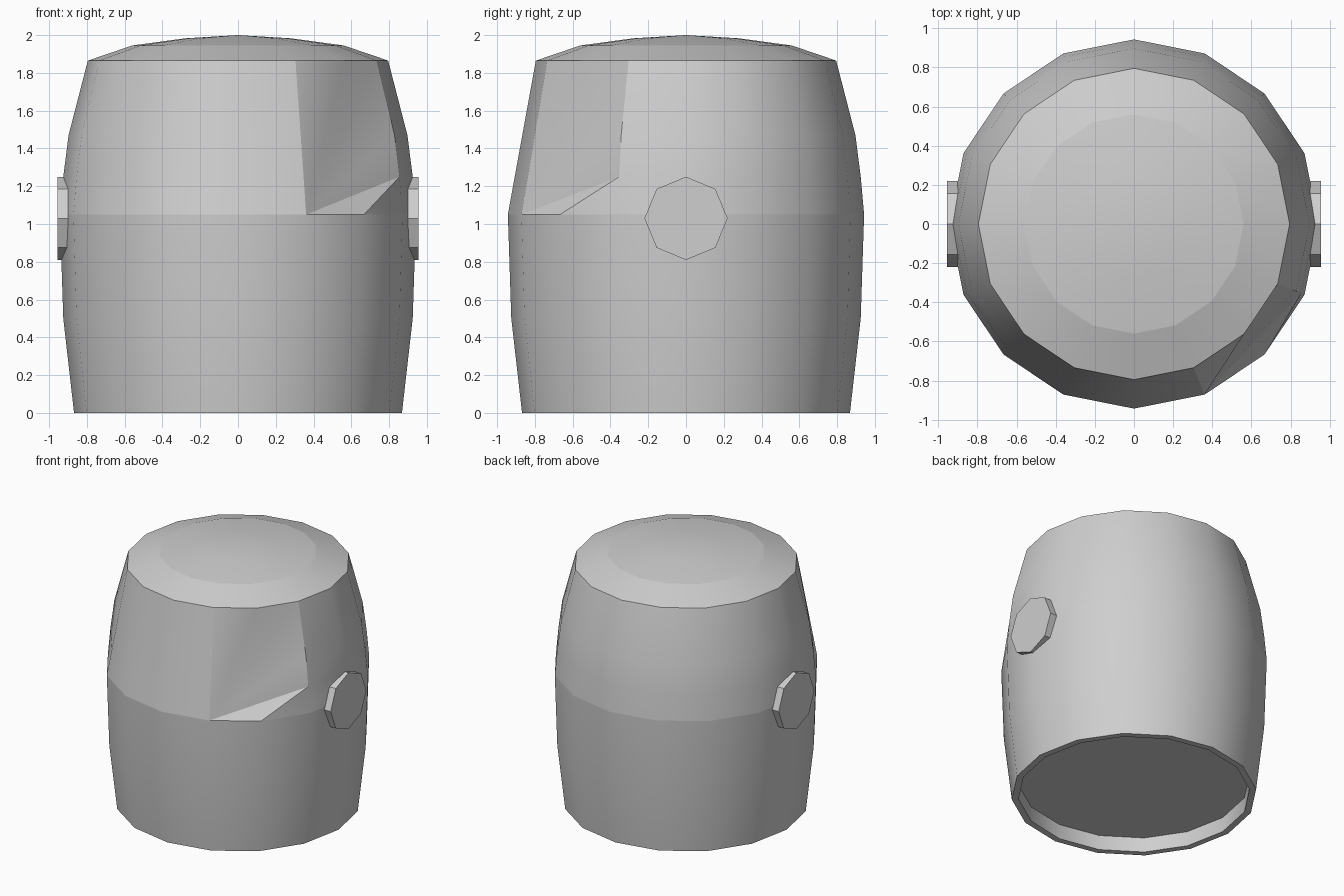
import bpy, bmesh
from math import radians, sin, cos, pi

SIDES = 16

if "Cube" in bpy.data.objects:
    bpy.data.objects.remove(bpy.data.objects["Cube"], do_unlink=True)

grey = bpy.data.materials.new("light_grey")
grey.use_nodes = True
colour = (0.62, 0.62, 0.62, 1)
grey.diffuse_color = colour
grey.node_tree.nodes["Principled BSDF"].inputs["Base Color"].default_value = colour


def finish(bm, name):
    bmesh.ops.remove_doubles(bm, verts=bm.verts[:], dist=0.0005)
    mesh = bpy.data.meshes.new(name)
    bm.to_mesh(mesh)
    bm.free()
    mesh.materials.append(grey)
    ob = bpy.data.objects.new(name, mesh)
    bpy.context.collection.objects.link(ob)
    bpy.ops.object.select_all(action='DESELECT')
    ob.select_set(True)
    bpy.context.view_layer.objects.active = ob
    bpy.ops.object.shade_smooth_by_angle(angle=radians(30))
    return ob


def lathe(profile, skip=(), straight=()):
    """Revolve (radius, height) points; straight columns run direct from first to last."""
    bm = bmesh.new()
    (r0, z0), (r1, z1) = profile[0], profile[-1]
    rings = []
    for r, z in profile:
        ring = []
        for k in range(SIDES):
            a = 2 * pi * k / SIDES
            rad = r0 + (r1 - r0) * (z - z0) / (z1 - z0) if k in straight else r
            ring.append(bm.verts.new((rad * cos(a), rad * sin(a), z)))
        rings.append(ring)
    for low, high in zip(rings, rings[1:]):
        for k in range(SIDES):
            if k not in skip:
                n = (k + 1) % SIDES
                bm.faces.new((low[k], low[n], high[n], high[k]))
    return bm, rings


# Lower barrel with recessed underside
bm, _ = lathe([(0, 0.115), (0.82, 0.115), (0.82, 0), (0.868, 0),
               (0.925, 0.5), (0.943, 1.05)])
finish(bm, "lower_barrel")

# Upper barrel: flattened front, with a dented fan at the front left
bm, rings = lathe([(0.943, 1.05), (0.925, 1.25), (0.897, 1.47), (0.795, 1.865)],
                  skip=(13, 14), straight=(10, 11, 12, 13))
base, mid, upper, top = rings
apex = base[13]
fan = [base[14], mid[15], upper[15], top[15], top[14], top[13]]
for a, b in zip(fan, fan[1:]):
    bm.faces.new((apex, a, b))
bm.faces.new((base[14], base[15], mid[15]))
bmesh.ops.delete(bm, geom=[v for v in bm.verts if not v.link_faces], context='VERTS')
finish(bm, "upper_barrel")

# Lid: sloping rim and shallow domed centre
bm, _ = lathe([(0.795, 1.865), (0.56, 1.945)])
finish(bm, "lid_rim")
bm, _ = lathe([(0.56, 1.945), (0.28, 1.983), (0, 2.0)])
finish(bm, "lid_centre")

# Octagonal side bosses
for side, name in ((1, "left_boss"), (-1, "right_boss")):
    bm = bmesh.new()
    bmesh.ops.create_cone(bm, cap_ends=True, segments=8, radius1=0.22,
                          radius2=0.22, depth=0.15)
    for v in bm.verts:
        x, y, z = v.co
        v.co = (side * 0.88 + z, y, 1.03 + x)
    bmesh.ops.recalc_face_normals(bm, faces=bm.faces[:])
    finish(bm, name)
